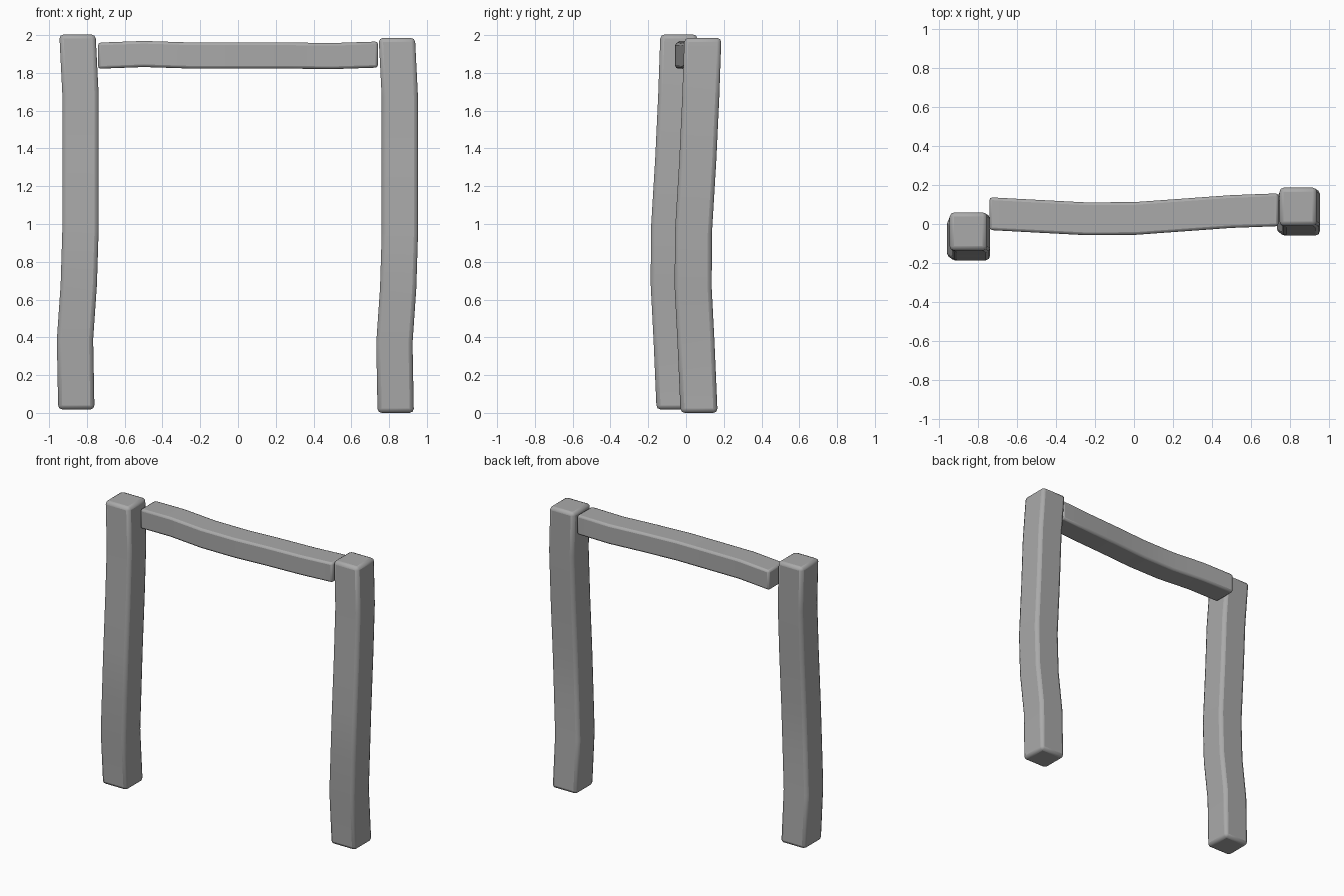
import bpy, bmesh
from mathutils import Vector

if "Cube" in bpy.data.objects:
    bpy.data.objects.remove(bpy.data.objects["Cube"])

wood = bpy.data.materials.new("plain grey")
wood.diffuse_color = (0.4, 0.4, 0.4, 1)
wood.use_nodes = True
wood.node_tree.nodes["Principled BSDF"].inputs["Base Color"].default_value = wood.diffuse_color


def bent_bar(name, centres, half_u, half_v, u, v, bevel):
    """Skin a rectangular section along a wavering line, then round its edges."""
    u, v = Vector(u), Vector(v)
    bm = bmesh.new()
    rings = []
    for c in centres:
        c = Vector(c)
        rings.append([bm.verts.new(c + u * half_u * a + v * half_v * b)
                      for a, b in ((-1, -1), (1, -1), (1, 1), (-1, 1))])
    for r, s in zip(rings, rings[1:]):
        for i in range(4):
            j = (i + 1) % 4
            bm.faces.new((r[i], r[j], s[j], s[i]))
    bm.faces.new(rings[0][::-1])
    bm.faces.new(rings[-1])
    bmesh.ops.recalc_face_normals(bm, faces=bm.faces[:])
    mesh = bpy.data.meshes.new(name)
    bm.to_mesh(mesh)
    bm.free()
    mesh.materials.append(wood)
    ob = bpy.data.objects.new(name, mesh)
    bpy.context.collection.objects.link(ob)
    mod = ob.modifiers.new("soft edges", 'BEVEL')
    mod.width = bevel
    mod.segments = 2
    mod.limit_method = 'ANGLE'
    mod.angle_limit = 0.8
    bpy.ops.object.select_all(action='DESELECT')
    ob.select_set(True)
    bpy.context.view_layer.objects.active = ob
    bpy.ops.object.shade_smooth_by_angle(angle=0.6)
    return ob


# Shared post bend: height, sideways drift, depth drift
BEND = [(0.0, -0.010, 0.069), (0.37, -0.017, 0.053), (0.66, 0.003, 0.038),
        (0.95, 0.012, 0.039), (1.33, 0.012, 0.062), (1.67, 0.012, 0.078),
        (1.985, -0.004, 0.089)]

# Two posts
for name, x, y, z in (("left_post", -0.846, -0.127, 0.018),
                      ("right_post", 0.845, 0.0, 0.0)):
    bent_bar(name, [(x + dx, y + dy, h + z) for h, dx, dy in BEND],
             0.096, 0.098, (1, 0, 0), (0, 1, 0), 0.022)

# Crossbeam between the posts
BEAM = [(-0.741, 0.053, 1.891), (-0.5, 0.040, 1.900), (-0.25, 0.027, 1.892),
        (0.0, 0.028, 1.892), (0.25, 0.046, 1.892), (0.5, 0.064, 1.889),
        (0.741, 0.073, 1.897)]
bent_bar("crossbeam", BEAM, 0.084, 0.069, (0, 1, 0), (0, 0, 1), 0.014)
